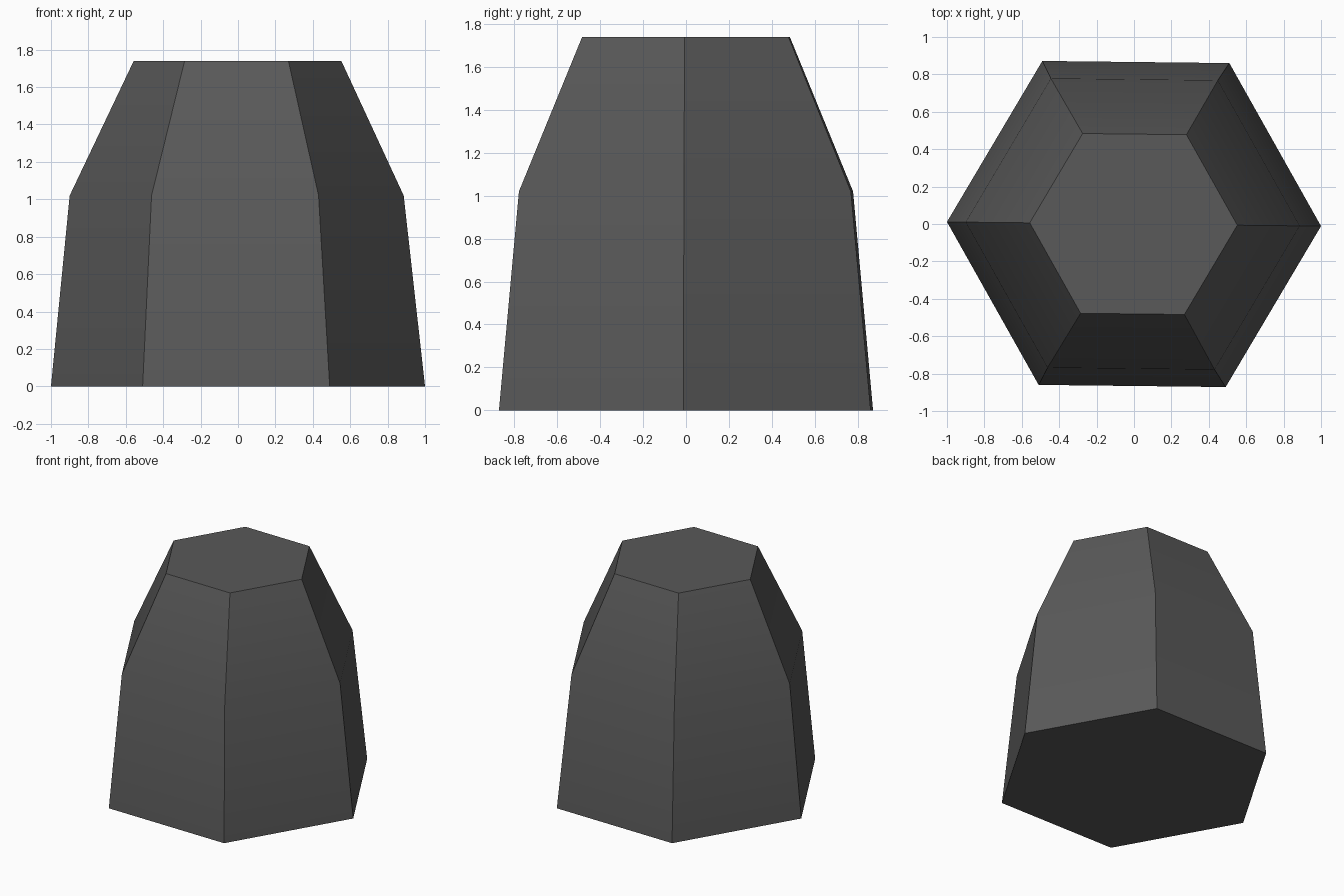
import bpy, bmesh, math

if "Cube" in bpy.data.objects:
    bpy.data.objects.remove(bpy.data.objects["Cube"])

# Dark grey stone
mat = bpy.data.materials.new("dark grey")
mat.diffuse_color = (0.1, 0.1, 0.1, 1)
mat.use_nodes = True
mat.node_tree.nodes["Principled BSDF"].inputs["Base Color"].default_value = mat.diffuse_color

# Tapered hexagonal block: (radius, x offset, height) per ring
RINGS = [(1.0, 0.0, 0.0), (0.893, -0.007, 1.02), (0.555, -0.0025, 1.74)]
TWIST = math.radians(-0.65)

bm = bmesh.new()
loops = []
for r, cx, z in RINGS:
    angles = [TWIST + i * math.pi / 3 for i in range(6)]
    loops.append([bm.verts.new((cx + r * math.cos(a), r * math.sin(a), z)) for a in angles])
for lo, hi in zip(loops, loops[1:]):
    for i in range(6):
        j = (i + 1) % 6
        bm.faces.new((lo[i], lo[j], hi[j], hi[i]))
bm.faces.new(loops[0][::-1])
bm.faces.new(loops[-1])

mesh = bpy.data.meshes.new("hexagonal_block")
bm.to_mesh(mesh)
bm.free()
mesh.materials.append(mat)
block = bpy.data.objects.new("hexagonal_block", mesh)
bpy.context.collection.objects.link(block)

# Soft bend up each side, sharp corners between sides
bpy.context.view_layer.objects.active = block
block.select_set(True)
bpy.ops.object.shade_smooth_by_angle(angle=math.radians(30))
